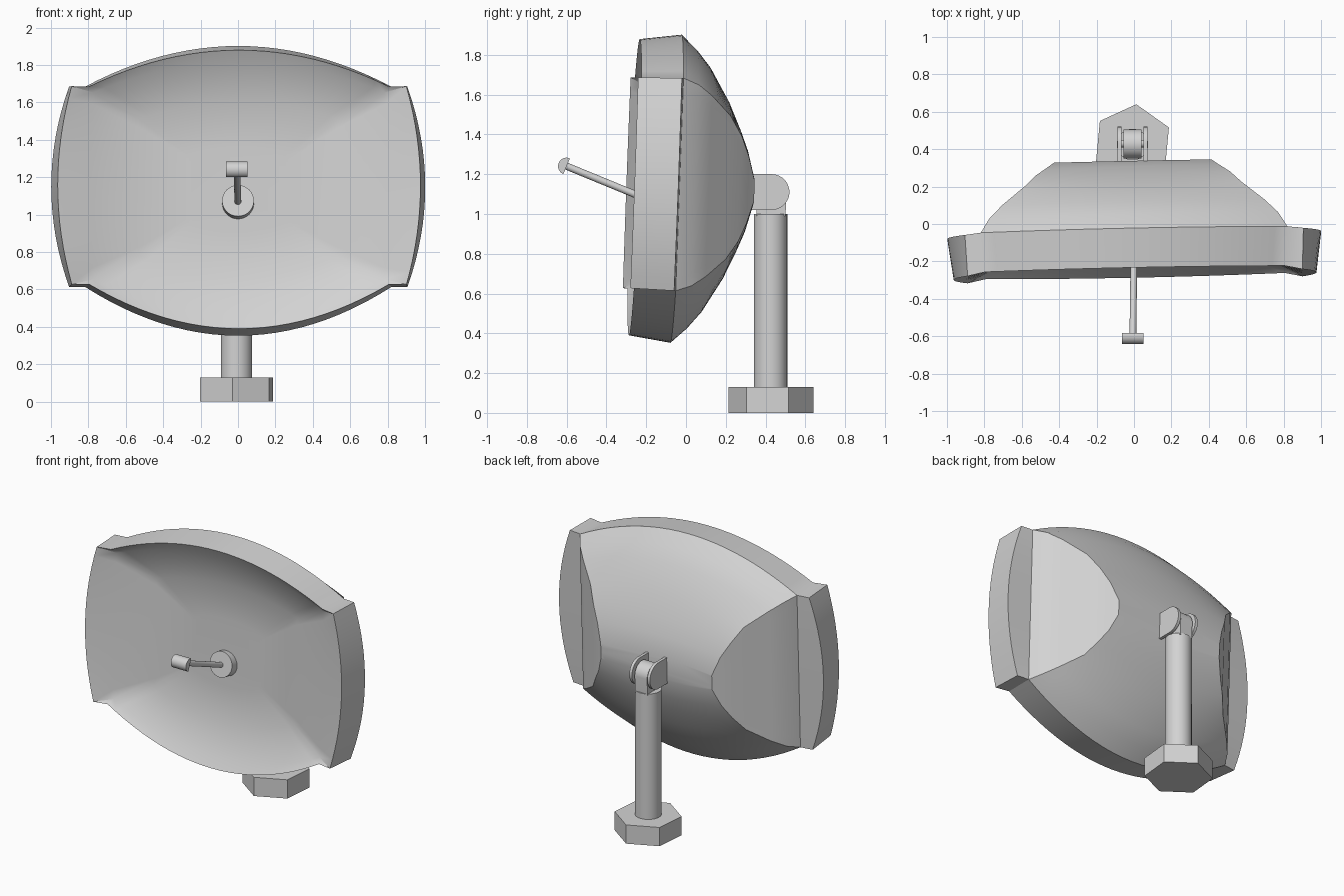
import bpy, bmesh, math
from mathutils import Matrix, Vector

if "Cube" in bpy.data.objects:
    bpy.data.objects.remove(bpy.data.objects["Cube"])

grey = bpy.data.materials.new("light_grey")
grey.diffuse_color = (0.65, 0.65, 0.65, 1)
grey.use_nodes = True
grey.node_tree.nodes["Principled BSDF"].inputs["Base Color"].default_value = grey.diffuse_color


def finish(name, bm, smooth=True):
    bmesh.ops.remove_doubles(bm, verts=bm.verts, dist=0.0005)
    bmesh.ops.recalc_face_normals(bm, faces=bm.faces)
    me = bpy.data.meshes.new(name)
    bm.to_mesh(me)
    bm.free()
    me.materials.append(grey)
    ob = bpy.data.objects.new(name, me)
    bpy.context.collection.objects.link(ob)
    if smooth:
        bpy.ops.object.select_all(action='DESELECT')
        ob.select_set(True)
        bpy.context.view_layer.objects.active = ob
        bpy.ops.object.shade_smooth_by_angle(angle=math.radians(30))
    return ob


def rod(name, a, b, radius, sides=32, smooth=True, spin=0.0):
    """Cylinder or prism running from point a to point b."""
    a, b = Vector(a), Vector(b)
    bm = bmesh.new()
    m = (Matrix.Translation((a + b) / 2)
         @ (b - a).to_track_quat('Z', 'Y').to_matrix().to_4x4()
         @ Matrix.Rotation(spin, 4, 'Z'))
    bmesh.ops.create_cone(bm, cap_ends=True, segments=sides, radius1=radius,
                          radius2=radius, depth=(b - a).length, matrix=m)
    return finish(name, bm, smooth)


def slab(name, outline, x0, x1):
    """Extrude a (y, z) outline along x."""
    bm = bmesh.new()
    face = bm.faces.new([bm.verts.new((x0, y, z)) for y, z in outline])
    ext = bmesh.ops.extrude_face_region(bm, geom=[face])["geom"]
    bmesh.ops.translate(bm, vec=(x1 - x0, 0, 0),
                        verts=[v for v in ext if isinstance(v, bmesh.types.BMVert)])
    return finish(name, bm)


def arc(cy, cz, r, start, end, n=20):
    return [(cy + r * math.cos(math.radians(start + (end - start) * i / n)),
             cz + r * math.sin(math.radians(start + (end - start) * i / n)))
            for i in range(n + 1)]


def dish_ring(y, cx, cz, tz, ex, sx, flap_y):
    """Outline with bowed top and bottom (cx, cz, tz) and side flaps (ex, sx)."""
    n, m = 24, 16
    lift = 0.04 * cz
    pts = []
    for i in range(n + 1):                       # top bow
        t = -1 + 2 * i / n
        pts.append((cx * t, y, tz - (tz - cz - lift) * t * t))
    for i in range(m + 1):                       # right flap
        t = 1 - 2 * i / m
        pts.append((ex + (sx - ex) * (1 - t * t), flap_y, cz * t + lift))
    for i in range(n + 1):                       # bottom bow
        t = 1 - 2 * i / n
        pts.append((cx * t, y, -tz + (tz - cz + lift) * t * t))
    for i in range(m + 1):                       # left flap
        t = -1 + 2 * i / m
        pts.append((-ex - (sx - ex) * (1 - t * t), flap_y, cz * t + lift))
    return pts


# Dish: from the back ridge, over the rim, into the shallow front bowl
# y, corner x, corner z, middle z, flap end x, flap middle x, flap y
stations = [
    (.335, .42, .05, .08, .42, .42, .335),
    (.30, .465, .17, .21, .465, .465, .30),
    (.26, .52, .265, .31, .52, .52, .26),
    (.20, .58, .36, .445, .58, .58, .20),
    (.10, .70, .455, .615, .70, .70, .10),
    (.03, .77, .505, .70, .77, .77, .03),
    (-.05, .82, .535, .775, .82, .82, -.05),
    (-.05, .82, .535, .775, .905, 1.0, -.06),
    (-.26, .80, .53, .745, .895, .97, -.28),
    (-.225, .78, .50, .68, .78, .79, -.225),
    (-.14, .53, .365, .475, .53, .53, -.14),
    (-.13, .27, .18, .23, .27, .27, -.13),
]
bm = bmesh.new()
rings = [[bm.verts.new(p) for p in dish_ring(*s)] for s in stations]
for a, b in zip(rings, rings[1:]):
    for i in range(len(a)):
        j = (i + 1) % len(a)
        bm.faces.new((a[i], a[j], b[j], b[i]))
bm.faces.new(rings[0])
bm.faces.new(rings[-1])
bmesh.ops.transform(bm, verts=bm.verts, matrix=(
    Matrix.Translation((0, 0, 1.125))
    @ Matrix.Rotation(math.radians(1.2), 4, 'Z')
    @ Matrix.Rotation(math.radians(-2.1), 4, 'X')))
finish("dish", bm)

# Feed arm: mounting disc, rod and half-round receiver head
rod("arm_mount", (0, -.12, 1.06), (0, -.188, 1.074), .085, 40)
rod("feed_arm", (0, -.15, 1.055), (-.006, -.60, 1.24), .018, 20)
tilt = math.degrees(math.atan2(.185, -.45))
slab("receiver_head", arc(-.60, 1.24, .043, tilt - 90, tilt + 90), -.065, .05)

# Stand: hexagonal foot, round pole, rounded ear clamped by two plates
rod("foot", (-.008, .427, 0), (-.008, .427, .13), .214, 6, False, math.radians(-5.4))
rod("pole", (-.008, .425, .12), (-.008, .425, 1.0), .084, 40)
slab("pole_ear", [(.355, .99), (.50, .99)] + arc(.4275, 1.105, .078, 0, 180), -.055, .04)
for side in (-1, 1):
    x = -.008 + side * .069
    slab("bracket_plate", [(.30, 1.02)] + arc(.43, 1.11, .09, -90, 90) + [(.30, 1.2)],
         x - .01, x + .01)
rod("bracket_pin", (-.08, .43, 1.11), (.064, .43, 1.11), .02, 16)
